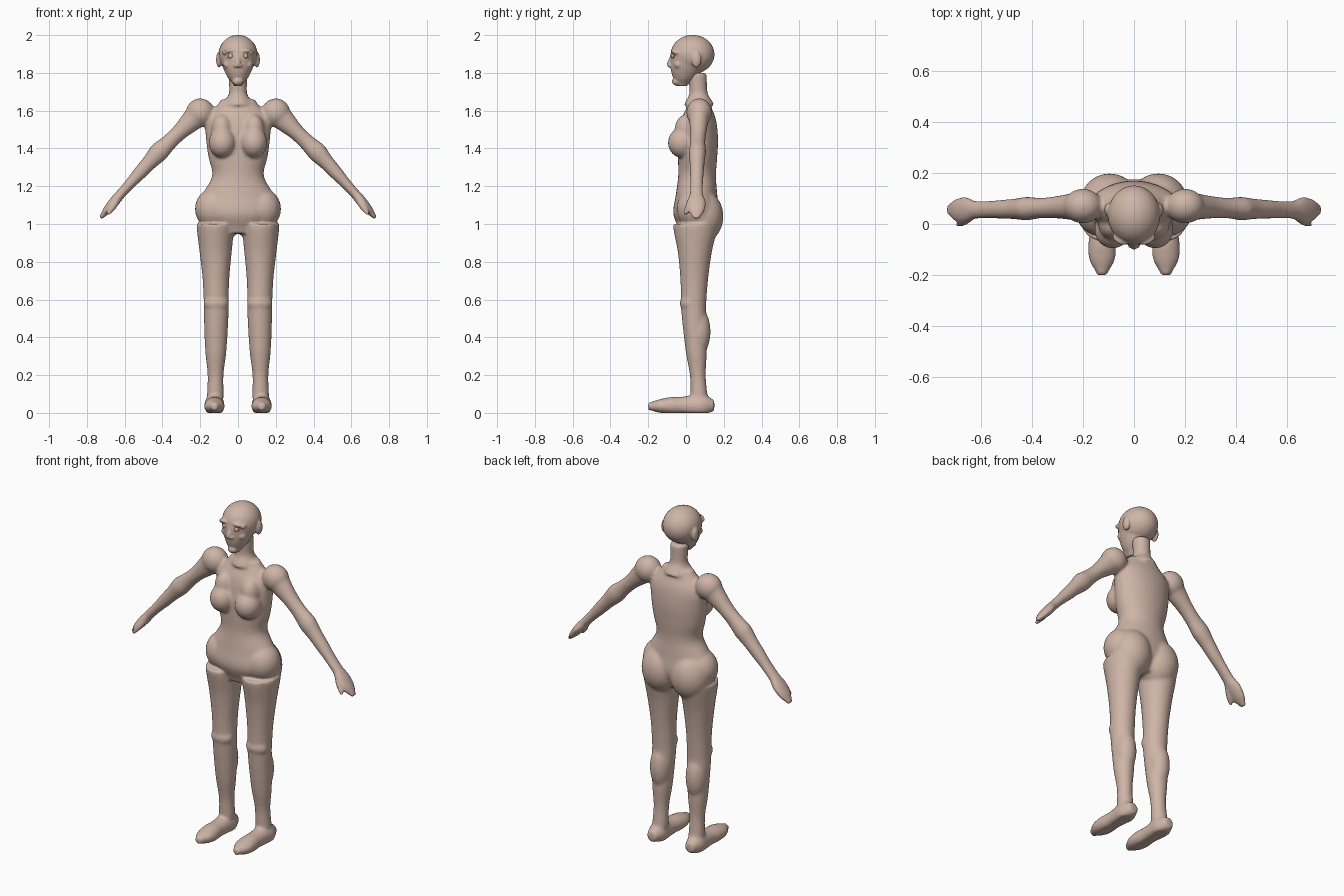
import bpy, bmesh, math
from mathutils import Vector

if "Cube" in bpy.data.objects:
    bpy.data.objects.remove(bpy.data.objects["Cube"])

skin = bpy.data.materials.new("skin")
skin.use_nodes = True
skin.diffuse_color = (0.62, 0.46, 0.385, 1)
skin.node_tree.nodes["Principled BSDF"].inputs["Base Color"].default_value = skin.diffuse_color

# Directions that span the cross-sections
SIDE, DEEP, UP = Vector((1, 0, 0)), Vector((0, 1, 0)), Vector((0, 0, 1))
ACROSS_ARM = (SIDE + UP).normalized()


def spline(values, position):
    """Smooth curve through evenly spaced values, position from 0 to 1."""
    last = len(values) - 1
    index = min(int(position * last), last - 1)
    t = position * last - index
    a, b, c, d = (values[max(0, min(last, index + k))] for k in (-1, 0, 1, 2))
    return b + t / 2 * (c - a + t * (2 * a - 5 * b + 4 * c - d + t * (3 * (b - c) + d - a)))


def limb(bm, start, end, widths, depths=None, axes=(SIDE, DEEP), mirror=1, sides=32):
    """Closed tube from start to end with evenly spaced radii along both axes."""
    start, end = Vector(start), Vector(end)
    steps = 5 * (len(widths) - 1)
    rings = []
    for step in range(steps + 1):
        position = step / steps
        across = axes[0] * spline(widths, position)
        deep = axes[1] * spline(depths or widths, position)
        ring = []
        for k in range(sides):
            angle = math.tau * k / sides
            p = start.lerp(end, position) + across * math.cos(angle) + deep * math.sin(angle)
            ring.append(bm.verts.new((p.x * mirror, p.y, max(p.z, 0))))
        rings.append(ring)
    for ring, following in zip(rings, rings[1:]):
        for k in range(sides):
            bm.faces.new((ring[k - 1], ring[k], following[k], following[k - 1]))
    bm.faces.new(rings[0])
    bm.faces.new(rings[-1])


def blob(bm, centre, size, mirror=1):
    """Ellipsoid."""
    made = bmesh.ops.create_uvsphere(bm, u_segments=28, v_segments=18, radius=1)
    for vert in made["verts"]:
        p = Vector(centre) + vert.co * Vector(size)
        vert.co = (p.x * mirror, p.y, p.z)


def finish(name, bm, voxel, smoothing):
    """Merge the overlapping forms into one soft skin."""
    bmesh.ops.recalc_face_normals(bm, faces=bm.faces)
    mesh = bpy.data.meshes.new(name)
    bm.to_mesh(mesh)
    bm.free()
    mesh.materials.append(skin)
    ob = bpy.data.objects.new(name, mesh)
    bpy.context.collection.objects.link(ob)
    bpy.context.view_layer.objects.active = ob
    ob.select_set(True)
    remesh = ob.modifiers.new("merge", "REMESH")
    remesh.mode = "VOXEL"
    remesh.voxel_size = voxel
    relax = ob.modifiers.new("relax", "SMOOTH")
    relax.iterations = smoothing
    for modifier in ("merge", "relax"):
        bpy.ops.object.modifier_apply(modifier=modifier)
    bpy.ops.object.shade_smooth()
    ob.select_set(False)


# Joints of the left side
hip, knee, ankle = (.12, .05, 1), (.115, .04, .55), (.12, .07, .08)
heel, toe = (.125, .15, .04), (.125, -.2, .035)
shoulder, elbow = (.2, .07, 1.59), (.42, .06, 1.38)
wrist, fingertip = (.62, .055, 1.16), (.73, .055, 1.03)

# Torso and neck
body = bmesh.new()
limb(body, (0, .05, .95), (0, .07, 1.66),
     widths=(.1, .215, .19, .137, .157, .17, .17, .09),
     depths=(.08, .12, .11, .1, .104, .105, .09, .05))
limb(body, (0, .07, 1.63), (0, .06, 1.8), widths=(.08, .05, .048, .05))

for mirror in (1, -1):
    # Bust, buttocks and hips
    blob(body, (.083, -.02, 1.43), (.072, .076, .08), mirror)
    blob(body, (.085, 0, 1.5), (.055, .06, .08), mirror)
    blob(body, (.095, .085, 1.04), (.115, .113, .14), mirror)
    blob(body, (.125, .05, 1.08), (.103, .1, .11), mirror)

    # Leg with kneecap and calf
    limb(body, hip, knee, widths=(.1, .085, .07, .066),
         depths=(.12, .09, .073, .066), mirror=mirror)
    limb(body, knee, ankle, widths=(.066, .062, .055, .042, .045), mirror=mirror)
    blob(body, (.115, .02, .58), (.068, .053, .05), mirror)
    blob(body, (.118, .065, .43), (.06, .065, .13), mirror)

    # Foot
    limb(body, heel, toe, widths=(.03, .052, .05, .048, .054, .05, .02),
         depths=(.03, .06, .055, .048, .047, .036, .02),
         axes=(SIDE, UP), mirror=mirror)

    # Shoulder, arm and hand
    arm_axes = (ACROSS_ARM, DEEP)
    blob(body, shoulder, (.076, .068, .075), mirror)
    limb(body, shoulder, elbow, widths=(.07, .056, .043, .043, .052),
         depths=(.06, .05, .043, .04, .046), axes=arm_axes, mirror=mirror)
    limb(body, elbow, wrist, widths=(.052, .041, .036, .029, .026),
         depths=(.046, .04, .037, .034, .035), axes=arm_axes, mirror=mirror)
    limb(body, wrist, fingertip, widths=(.026, .027, .022, .01),
         depths=(.035, .05, .045, .02), axes=arm_axes, mirror=mirror)
    limb(body, (.63, .035, 1.14), (.69, -.005, 1.05), widths=(.018, .02, .01),
         axes=arm_axes, mirror=mirror)

finish("body", body, voxel=.008, smoothing=9)

# Head: skull, jaw, chin, nose and lips
head = bmesh.new()
blob(head, (0, .035, 1.898), (.103, .116, .103))
limb(head, (0, -.02, 1.73), (0, .03, 1.9), widths=(.02, .052, .074, .09, .1),
     depths=(.025, .06, .085, .1, .112))
blob(head, (0, -.045, 1.755), (.03, .03, .024))
limb(head, (0, -.07, 1.9), (0, -.085, 1.83), widths=(.01, .012, .016, .012),
     depths=(.012, .015, .02, .014))
for lip_height in (1.79, 1.803):
    blob(head, (0, -.06, lip_height), (.021, .015, .008))

for mirror in (1, -1):
    # Brow, nostril, cheek and ear
    blob(head, (.04, -.064, 1.917), (.032, .018, .011), mirror)
    blob(head, (.068, -.05, 1.908), (.016, .02, .012), mirror)
    blob(head, (.014, -.083, 1.838), (.01, .012, .009), mirror)
    blob(head, (.05, -.038, 1.845), (.028, .026, .025), mirror)
    blob(head, (.1, .055, 1.87), (.016, .026, .042), mirror)

finish("head", head, voxel=.005, smoothing=5)

# Eyes with a raised lid ring
for mirror, label in ((1, "left"), (-1, "right")):
    place = Vector((.038 * mirror, -.065, 1.889))
    bpy.ops.mesh.primitive_uv_sphere_add(radius=.015, location=place)
    eye = bpy.context.object
    eye.name = label + "_eye"
    bpy.ops.mesh.primitive_torus_add(major_radius=.015, minor_radius=.004, location=place - DEEP * .005,
                                     rotation=(math.pi / 2, 0, .3 * mirror))
    lid = bpy.context.object
    lid.name = label + "_eyelid"
    lid.scale = (1.15, .8, 1)
    for part in (eye, lid):
        part.data.materials.append(skin)
        part.data.shade_smooth()
